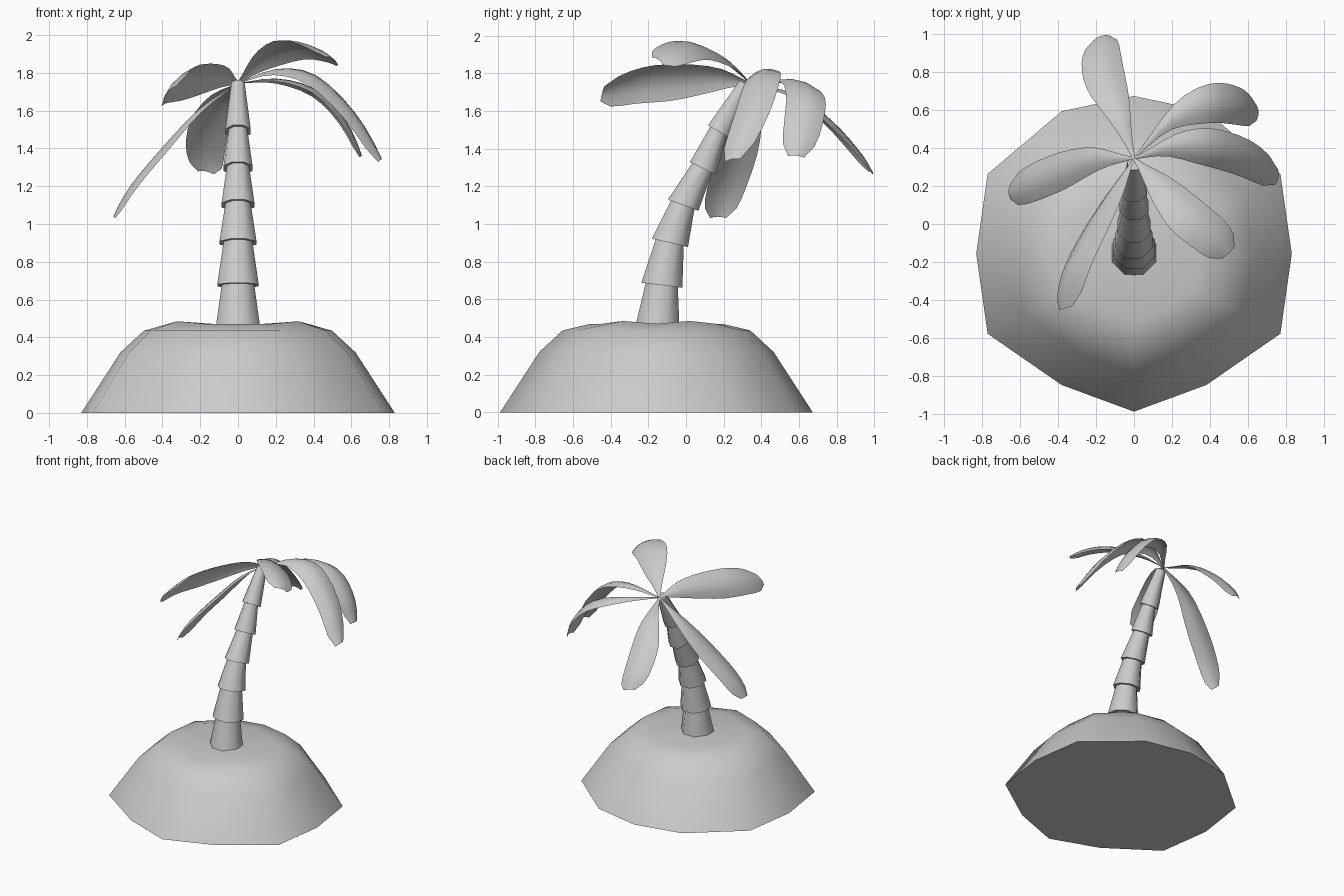
import bpy, math
from mathutils import Vector

if "Cube" in bpy.data.objects:
    bpy.data.objects.remove(bpy.data.objects["Cube"])

def make(name, verts, faces, angle):
    me = bpy.data.meshes.new(name)
    me.from_pydata([tuple(v) for v in verts], [], faces)
    me.update()
    ob = bpy.data.objects.new(name, me)
    bpy.context.collection.objects.link(ob)
    bpy.ops.object.select_all(action='DESELECT')
    ob.select_set(True)
    bpy.context.view_layer.objects.active = ob
    bpy.ops.object.shade_smooth_by_angle(angle=math.radians(angle))
    return ob

def bridge(rings, n):
    return [(r*n+i, r*n+(i+1) % n, (r+1)*n+(i+1) % n, (r+1)*n+i)
            for r in range(rings-1) for i in range(n)]

# Island: irregular twelve-sided mound with a shallow dip on top
half = [(0, -.83), (.38, -.69), (.77, -.42), (.83, 0), (.77, .42), (.38, .75), (0, .83)]
outline = half + [(-x, y) for x, y in half[-2:0:-1]]
levels = [(1, 0), (.75, .32), (.6, .435), (.42, .47)]
verts = []
for s, z in levels:
    for i, (x, y) in enumerate(outline):
        bump = .015 if s < .5 and i in (2, 4, 8, 10) else 0
        verts.append((x*s, y*s-.157, z+bump))
faces = bridge(4, 12) + [tuple(range(11, -1, -1))]
verts.append((0, -.157, .462))
faces += [(36+i, 36+(i+1) % 12, 48) for i in range(12)]
make('island', verts, faces, 45)

# Trunk: stacked tapering sleeves following a leaning curve
joints = [(-.152, .455, .122, .088), (-.128, .675, .114, .078), (-.085, .9, .102, .068),
          (-.015, 1.1, .09, .06), (.09, 1.295, .08, .05), (.175, 1.49, .07, .036)]
ends = [(j[0], j[1]) for j in joints[1:]] + [(.315, 1.735)]
tilts = [0, 7, 13, 20, 26, 30]
N = 8
for k, ((y, z, r0, r1), (y1, z1)) in enumerate(zip(joints, ends)):
    t1 = tilts[min(k+1, 5)]
    verts = []
    for cy, cz, r, t in ((y, z, r0, tilts[k]), (y1, z1+.01, r1, t1)):
        a = math.radians(t)
        for i in range(N):
            b = 2*math.pi*(i+.5)/N
            u, v = r*1.04*math.cos(b), r*1.04*math.sin(b)
            verts.append((u, cy+v*math.cos(a), cz-v*math.sin(a)))
    make(f'trunk_section_{k+1}', verts,
         bridge(2, N)+[tuple(range(N-1, -1, -1)), tuple(range(N, 2*N))], 50)

# Fronds: thin arched blades; each has a spine and a half-width vector
root = Vector((0, .345, 1.745))
fronds = [
    ([(-.08, .58, 1.68), (-.15, .76, 1.54), (-.175, .89, 1.40), (-.17, .985, 1.275)], (-.105, -.03, .02)),
    ([(.2, .56, 1.76), (.4, .635, 1.70), (.55, .625, 1.55), (.65, .585, 1.36)], (0, .105, -.01)),
    ([(.2, .41, 1.81), (.4, .4, 1.77), (.6, .34, 1.58), (.755, .245, 1.34)], (.02, .1, .02)),
    ([(.12, .22, 1.86), (.27, .06, 1.935), (.4, -.05, 1.92), (.5, -.15, 1.87)], (.08, .078, -.05)),
    ([(-.1, .18, 1.77), (-.235, -.06, 1.76), (-.32, -.25, 1.745), (-.365, -.445, 1.695)], (-.08, -.025, -.1)),
    ([(-.2, .34, 1.6), (-.4, .275, 1.38), (-.55, .215, 1.2), (-.655, .17, 1.035)], (0, .105, 0)),
]
profile = [.06, .2, .38, .58, .76, .9, .98, 1, 1, .97, .92, .8, .4]

def spline(pts, t):
    # Catmull-Rom through the spine points
    p = [2*pts[0]-pts[1]] + pts + [2*pts[-1]-pts[-2]]
    n = len(pts)-1
    i = min(int(t*n), n-1)
    f = t*n-i
    a, b, c, d = p[i:i+4]
    return .5*(2*b+(c-a)*f+(2*a-5*b+4*c-d)*f*f+(3*b-a-3*c+d)*f**3)

for k, (spine, side) in enumerate(fronds):
    pts = [root] + [Vector(p) for p in spine]
    side = Vector(side)
    verts, faces, m = [], [], len(profile)
    for j, w in enumerate(profile):
        t = j/(m-1)
        c = spline(pts, t)
        d = spline(pts, min(t+.02, 1))-spline(pts, max(t-.02, 0))
        up = side.cross(d).normalized()
        if up.z < 0:
            up = -up
        for s in (-1, -.5, 0, .5, 1):
            verts.append(c+side*w*s+up*.035*w*(.5-s*s))
    flip = side.cross(pts[3]-pts[1]).z < 0
    for j in range(m-1):
        for i in range(4):
            a = j*5+i
            f = (a, a+1, a+6, a+5)
            faces.append(f[::-1] if flip else f)
    make(f'frond_{k+1}', verts, faces, 50)
